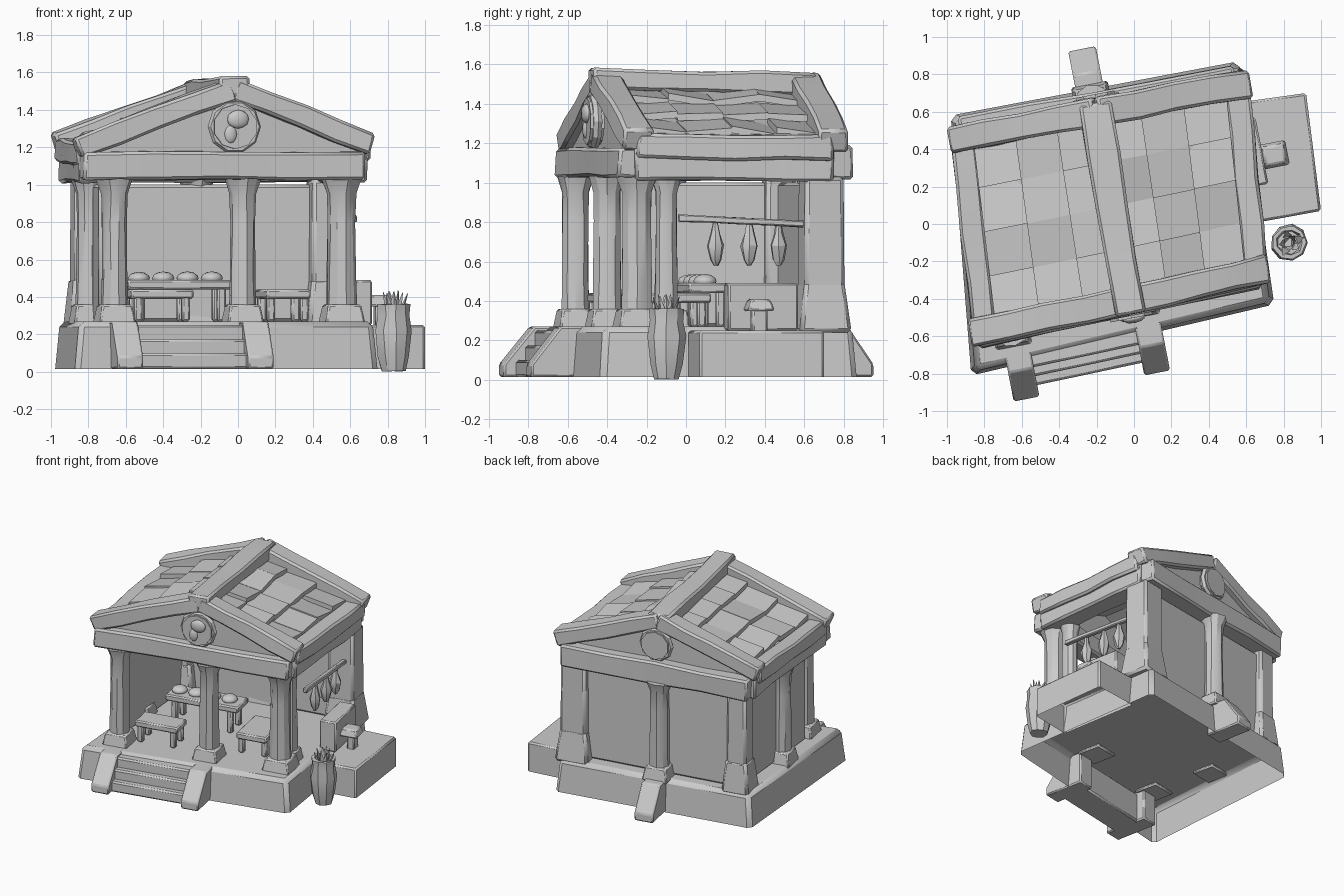
import bpy, bmesh, math, random
from mathutils import Vector, Matrix

random.seed(4)
cube = bpy.data.objects.get("Cube")
if cube:
    bpy.data.objects.remove(cube)

TURN = math.radians(11)      # the whole building stands at a slight angle
FLOOR, LINTEL = 0.27, 1.03

stone = bpy.data.materials.new("grey stone")
stone.use_nodes = True
stone.diffuse_color = (0.6, 0.6, 0.6, 1)
stone.node_tree.nodes["Principled BSDF"].inputs["Base Color"].default_value = (0.6, 0.6, 0.6, 1)


def finish(obj, name, angle=30):
    obj.name = name
    obj.data.materials.append(stone)
    bpy.ops.object.select_all(action='DESELECT')
    obj.select_set(True)
    bpy.context.view_layer.objects.active = obj
    bpy.ops.object.shade_smooth_by_angle(angle=math.radians(angle))
    return obj


def loft(name, rings, cap_start=True, rough=0.0, bevel=0.0):
    """Skin a list of equal rings of points and cap the ends."""
    bm = bmesh.new()
    loops = []
    for ring in rings:
        loops.append([bm.verts.new(Vector(p) + Vector([random.uniform(-rough, rough) for _ in range(3)]))
                      for p in ring])
    n = len(loops[0])
    for a, b in zip(loops, loops[1:]):
        for i in range(n):
            bm.faces.new((a[i], a[(i + 1) % n], b[(i + 1) % n], b[i]))
    if cap_start:
        bm.faces.new(loops[0][::-1])
    bm.faces.new(loops[-1])
    bmesh.ops.recalc_face_normals(bm, faces=bm.faces)
    mesh = bpy.data.meshes.new(name)
    bm.to_mesh(mesh)
    bm.free()
    obj = bpy.data.objects.new(name, mesh)
    bpy.context.collection.objects.link(obj)
    if bevel:
        mod = obj.modifiers.new("worn edges", 'BEVEL')
        mod.width = bevel
        mod.segments = 1
    return finish(obj, name)


def prism(name, corners, z0, z1, taper=1.0, closed=True, bevel=0.012):
    mid = sum((Vector(c) for c in corners), Vector((0, 0))) / len(corners)
    top = [mid + (Vector(c) - mid) * taper for c in corners]
    return loft(name, [[(*c, z0) for c in corners], [(*c, z1) for c in top]], closed, bevel=bevel)


def block(name, x, y, w, d, z0, z1, taper=1.0, bevel=0.01):
    rot = Matrix.Rotation(TURN, 2)
    pts = [Vector((x, y)) + rot @ Vector((a * w / 2, b * d / 2))
           for a, b in ((-1, -1), (1, -1), (1, 1), (-1, 1))]
    return prism(name, pts, z0, z1, taper, bevel=bevel)


def beam(name, p, q, w, h, rough=0.008, bevel=0.015):
    p, q = Vector(p), Vector(q)
    side = (q - p).cross(Vector((0, 0, 1))).normalized() * w / 2
    up = side.cross(q - p).normalized() * h / 2
    rings = [[c - side - up, c + side - up, c + side + up, c - side + up]
             for c in (p.lerp(q, t / 4) for t in range(5))]
    return loft(name, rings, rough=rough, bevel=bevel)


def lathe(name, profile, x, y, n=10, rough=0.004):
    rings = [[(x + r * math.cos(math.tau * i / n), y + r * math.sin(math.tau * i / n), z)
              for i in range(n)] for r, z in profile]
    return loft(name, rings, rough=rough)


def column(name, x, y, r=0.075):
    lathe(name, [(r, FLOOR), (r * 0.95, 0.5), (r * 0.9, 0.8), (r * 0.92, 0.95), (r * 1.3, LINTEL)], x, y)
    block(name + "_foot", x, y, r * 2.7, r * 2.7, FLOOR - 0.02, 0.36, 0.8)


def table(name, x, y, w, d, top):
    block(name + "_top", x, y, w, d, top - 0.05, top)
    rot = Matrix.Rotation(TURN, 2)
    for a in (-1, 1):
        for b in (-1, 1):
            p = Vector((x, y)) + rot @ Vector((a * w * 0.38, b * d * 0.36))
            block(name + "_leg", p.x, p.y, 0.045, 0.045, FLOOR, top - 0.04)


def lump(name, pos, size):
    bpy.ops.mesh.primitive_ico_sphere_add(subdivisions=2, radius=1, location=pos, rotation=(0, 0, TURN))
    bpy.context.object.scale = size
    return finish(bpy.context.object, name, 40)


# hollow platform
prism("platform", [(-0.87, -0.81), (0.75, -0.43), (0.56, 0.87), (-0.98, 0.58)],
      0.015, FLOOR, 0.97, closed=False, bevel=0.03)

# steps between two sloping cheek blocks
for i in range(3):
    y = 0.05 * i
    prism("step", [(-0.56, -0.87 + y), (0.1, -0.73 + y), (0.08, -0.5), (-0.58, -0.64)],
          0.015, 0.1 + 0.075 * i)


def cheek(name, x, y, w, reach, back):
    """Wedge block running from the wall outwards along the building's depth."""
    rot = Matrix.Rotation(TURN, 2)
    rings = []
    for s in (-1, 1):
        prof = [(reach, 0.015), (reach, 0.08), (reach * 0.35, FLOOR), (back, FLOOR), (back, 0.015)]
        rings.append([(*(Vector((x, y)) + rot @ Vector((s * w / 2, v))), z) for v, z in prof])
    loft(name, rings, bevel=0.01)


cheek("left_cheek_block", -0.62, -0.7, 0.14, -0.24, 0.12)
cheek("right_cheek_block", 0.08, -0.57, 0.14, -0.23, 0.1)
cheek("back_buttress", -0.24, 0.74, 0.15, 0.2, -0.1)

# columns, corner piers and walls
column("front_column_left", -0.66, -0.56)
column("front_column_middle", 0.025, -0.4)
column("front_column_right", 0.555, -0.25, 0.082)
column("right_side_column", 0.53, -0.1, 0.06)
column("left_side_column", -0.8, -0.08, 0.07)
column("back_column", -0.22, 0.65)
for name, x, y, w in (("back_pier_right", 0.48, 0.685, 0.21), ("back_pier_left", -0.81, 0.47, 0.16)):
    block(name, x, y, w, w, FLOOR - 0.03, LINTEL, 0.95, 0.02)
    block(name + "_foot", x, y, w + 0.06, w + 0.06, FLOOR - 0.03, 0.5, 0.76, 0.02)
WALL_TOP = 1.0
mid = (FLOOR + WALL_TOP) / 2
beam("back_wall", (-0.8, 0.48, mid), (0.46, 0.7, mid), 0.05, WALL_TOP - FLOOR, 0)
beam("left_wall", (-0.72, -0.46, mid), (-0.81, 0.48, mid), 0.05, WALL_TOP - FLOOR, 0)

# lintel ring
FL, FR, BR, BL = (-0.77, -0.57), (0.61, -0.27), (0.5, 0.74), (-0.87, 0.5)
beam("front_lintel", (-0.84, -0.585, 1.1), (0.66, -0.26, 1.1), 0.17, 0.15)
beam("back_lintel", (-0.93, 0.5, 1.1), (0.55, 0.77, 1.1), 0.15, 0.17)
beam("right_lintel", (*FR, 1.11), (*BR, 1.11), 0.17, 0.2)
beam("left_lintel", (*FL, 1.11), (*BL, 1.11), 0.17, 0.2)

# gable frames: eave ends and ridge for front and back
front = [Vector((-0.8, -0.57, 1.22)), Vector((0.65, -0.25, 1.24)), Vector((-0.03, -0.41, 1.51))]
back = [Vector((-0.92, 0.46, 1.24)), Vector((0.55, 0.74, 1.23)), Vector((-0.2, 0.6, 1.5))]
for label, (left, right, peak), out in (("front", front, -1), ("back", back, 1)):
    beam(label + "_left_rake", left - (peak - left) * 0.08, peak, 0.15, 0.12)
    beam(label + "_right_rake", right - (peak - right) * 0.08, peak, 0.15, 0.12)
    low = Vector((0, 0, -0.12))
    ring = [left + low, right + low, right, peak, left]
    loft(label + "_gable", [[p - Vector((0, out * 0.04, 0)) for p in ring],
                            [p + Vector((0, out * 0.02, 0)) for p in ring]])
beam("ridge_beam", front[2] + Vector((0.01, -0.07, 0.015)), back[2] + Vector((-0.01, 0.05, 0)), 0.17, 0.11)
drop = Vector((0, 0, 0.055))
beam("left_eave", front[0] - drop, back[0] - drop, 0.13, 0.13)
beam("right_eave", front[1] - drop, back[1] - drop, 0.13, 0.13)

# sunken roof decks with overlapping, uneven stone tiles
ROWS, COLS = 3, 4
for side, label in ((0, "left"), (1, "right")):
    def spot(u, v, lift=0.0):
        a = front[side].lerp(back[side], v)
        b = front[2].lerp(back[2], v)
        return a.lerp(b, 0.08 + 0.92 * u) + Vector((0, 0, lift - 0.02))
    deck = [(0, 0), (1, 0), (1, 1), (0, 1)]
    loft(label + "_roof_deck", [[spot(u, v, -0.05) for u, v in deck], [spot(u, v, -0.02) for u, v in deck]])
    for r in range(ROWS):
        for c in range(COLS):
            u0, u1 = r / ROWS, min(1, (r + 1.1) / ROWS)
            v0, v1 = 0.04 + 0.92 * c / COLS, 0.04 + 0.92 * (c + 1) / COLS
            tilt = random.uniform(-0.02, 0.02)
            quad = [(u0, v0, 0.03 + tilt), (u1, v0, tilt - 0.01), (u1, v1, -0.01 - tilt), (u0, v1, 0.03 - tilt)]
            loft(label + "_roof_tile", [[spot(u, v, h - 0.035) for u, v, h in quad],
                                        [spot(u, v, h) for u, v, h in quad]])

# round medallions on both gables
for label, x, y, z, r in (("front", -0.02, -0.47, 1.31, 0.12), ("back", -0.2, 0.66, 1.32, 0.11)):
    bpy.ops.mesh.primitive_cylinder_add(vertices=10, radius=r, depth=0.07, location=(x, y, z),
                                        rotation=(math.pi / 2, 0, TURN))
    finish(bpy.context.object, label + "_medallion")
    bpy.ops.mesh.primitive_torus_add(major_segments=10, minor_segments=6, major_radius=r, minor_radius=0.025,
                                     location=(x, y, z), rotation=(math.pi / 2, 0, TURN))
    finish(bpy.context.object, label + "_medallion_rim")
lump("medallion_relief_upper", (0, -0.505, 1.35), (0.06, 0.025, 0.05))
lump("medallion_relief_lower", (-0.04, -0.505, 1.27), (0.035, 0.02, 0.05))

# tables and loaves
table("front_table", -0.42, -0.38, 0.34, 0.18, 0.44)
table("right_table", 0.24, -0.06, 0.24, 0.34, 0.44)
table("back_table", -0.32, 0.06, 0.58, 0.2, 0.49)
for i in range(4):
    x = -0.53 + 0.13 * i
    lump("loaf", (x, 0.06 + (x + 0.32) * 0.2, 0.5), (0.06, 0.06, random.uniform(0.03, 0.045)))

# rail with hanging goods on the open right side
beam("hanging_rail", (0.62, -0.04, 0.82), (0.53, 0.6, 0.79), 0.035, 0.035, 0.003, 0.006)
for y in (0.15, 0.32, 0.47):
    lathe("hanging_ham", [(0.012, 0.58), (0.03, 0.61), (0.045, 0.68), (0.025, 0.74), (0.012, 0.81)],
          0.6 - y * 0.13, y, 7)

# side counter plinth with a stand
prism("side_plinth", [(0.67, 0.01), (1.0, 0.07), (0.92, 0.7), (0.56, 0.65)], 0.015, 0.25, closed=False)
block("side_counter", 0.62, 0.38, 0.13, 0.36, 0.25, 0.49)
block("stand_post", 0.76, 0.37, 0.06, 0.08, 0.24, 0.36)
block("stand_top", 0.75, 0.37, 0.15, 0.14, 0.35, 0.41, 0.7)

# potted spiky plant
PX, PY = 0.83, -0.1
lathe("plant_pot", [(0.065, 0.005), (0.085, 0.08), (0.1, 0.22), (0.085, 0.3), (0.09, 0.36), (0.07, 0.36),
                    (0.06, 0.33)], PX, PY, 9)
for i in range(9):
    a, lean = i * 2.4, 0.02 + 0.006 * i
    d = Vector((math.cos(a), math.sin(a), 0))
    s = Vector((-d.y, d.x, 0)) * 0.025
    root, tip = Vector((PX, PY, 0.33)) + d * lean * 0.6, Vector((PX, PY, 0.44 - lean * 0.3)) + d * lean * 1.2
    loft("plant_leaf", [[root - s, root + s, root + d * 0.02],
                        [tip - s * 0.1, tip + s * 0.1, tip + d * 0.003]])
